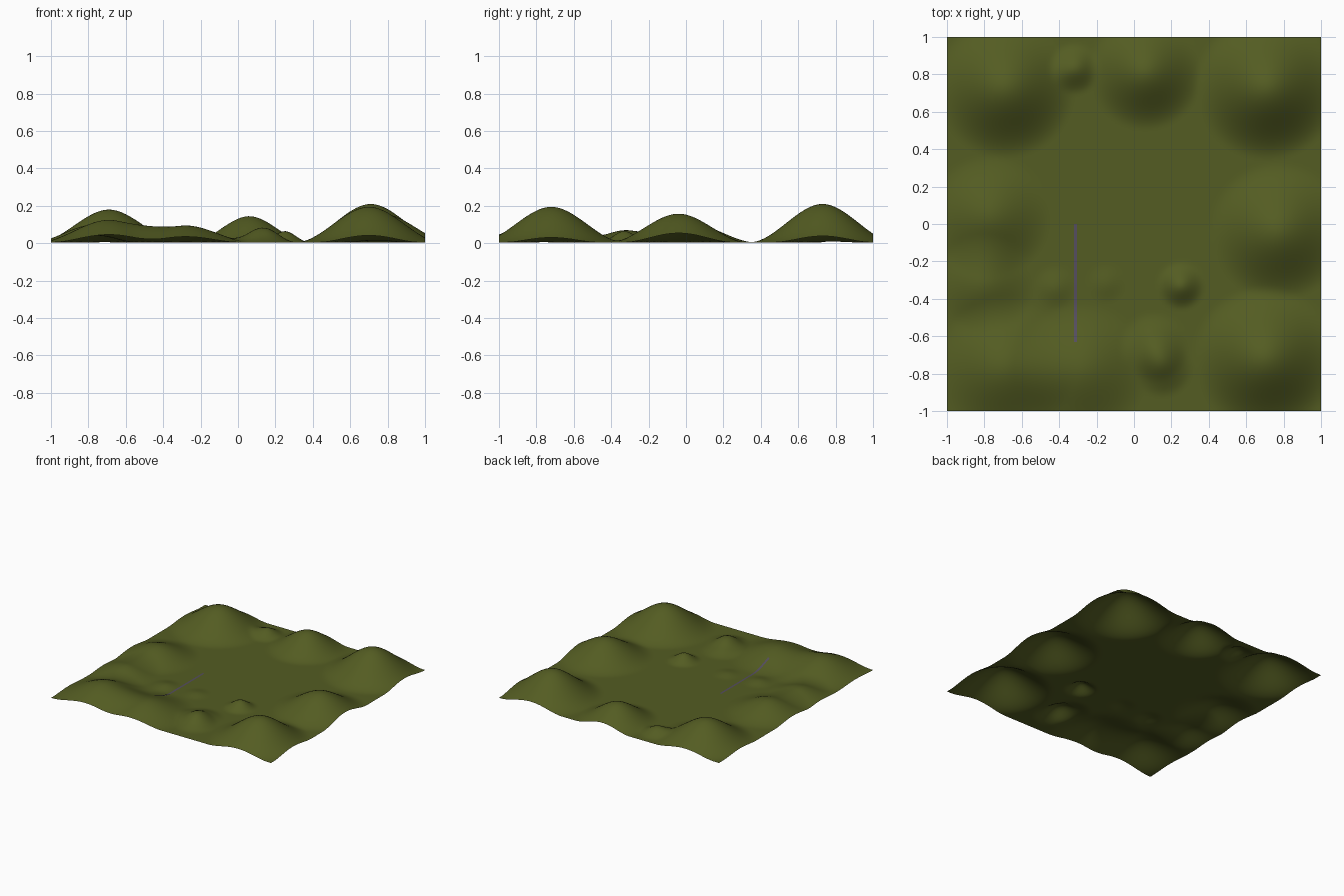
import bpy
import bmesh

if "Cube" in bpy.data.objects:
    bpy.data.objects.remove(bpy.data.objects["Cube"])

# Rounded hills: centre x, centre y, radius, height
HILLS = [
    (-0.69, 0.73, 0.38, 0.175),   # back row
    (-0.32, 0.83, 0.14, 0.055),
    (0.06, 0.81, 0.31, 0.140),
    (0.71, 0.73, 0.39, 0.205),
    (0.77, -0.04, 0.37, 0.153),   # right side
    (0.70, -0.72, 0.39, 0.190),
    (0.11, -0.66, 0.19, 0.050),   # front double mound
    (0.15, -0.76, 0.17, 0.050),
    (-0.28, -0.78, 0.36, 0.090),
    (-0.69, -0.77, 0.38, 0.120),
    (-0.77, 0.04, 0.33, 0.095),   # left side
    (-0.80, -0.32, 0.27, 0.065),
    (0.25, -0.33, 0.13, 0.060),   # small inner mounds
    (-0.15, -0.32, 0.11, 0.012),
    (-0.42, -0.34, 0.12, 0.018),
]


def height(x, y):
    z = 0.005
    for cx, cy, r, h in HILLS:
        t = 1 - ((x - cx) ** 2 + (y - cy) ** 2) ** 0.5 / r
        if t > 0:
            z += h * t * t * (3 - 2 * t)
    return z


def material(name, colour):
    m = bpy.data.materials.new(name)
    m.diffuse_color = (*colour, 1)
    m.use_nodes = True
    m.node_tree.nodes["Principled BSDF"].inputs["Base Color"].default_value = m.diffuse_color
    return m


def sheet(name, x0, x1, y0, y1, nx, ny, lift, mat):
    """Smooth grid draped over the hills."""
    bm = bmesh.new()
    rows = []
    for j in range(ny + 1):
        y = y0 + (y1 - y0) * j / ny
        row = []
        for i in range(nx + 1):
            x = x0 + (x1 - x0) * i / nx
            row.append(bm.verts.new((x, y, height(x, y) + lift)))
        rows.append(row)
    for a, b in zip(rows, rows[1:]):
        for i in range(nx):
            bm.faces.new((a[i], a[i + 1], b[i + 1], b[i])).smooth = True
    me = bpy.data.meshes.new(name)
    bm.to_mesh(me)
    bm.free()
    me.materials.append(mat)
    ob = bpy.data.objects.new(name, me)
    bpy.context.collection.objects.link(ob)
    return ob


grass = material("olive_grass", (0.088, 0.108, 0.016))
stone = material("grey_purple_path", (0.090, 0.075, 0.115))

# Rolling ground
sheet("hilly_ground", -1, 1, -1, 1, 110, 110, 0, grass)
# Narrow straight path lying on the ground
sheet("narrow_path", -0.321, -0.305, -0.63, 0.0, 1, 40, 0.004, stone)
